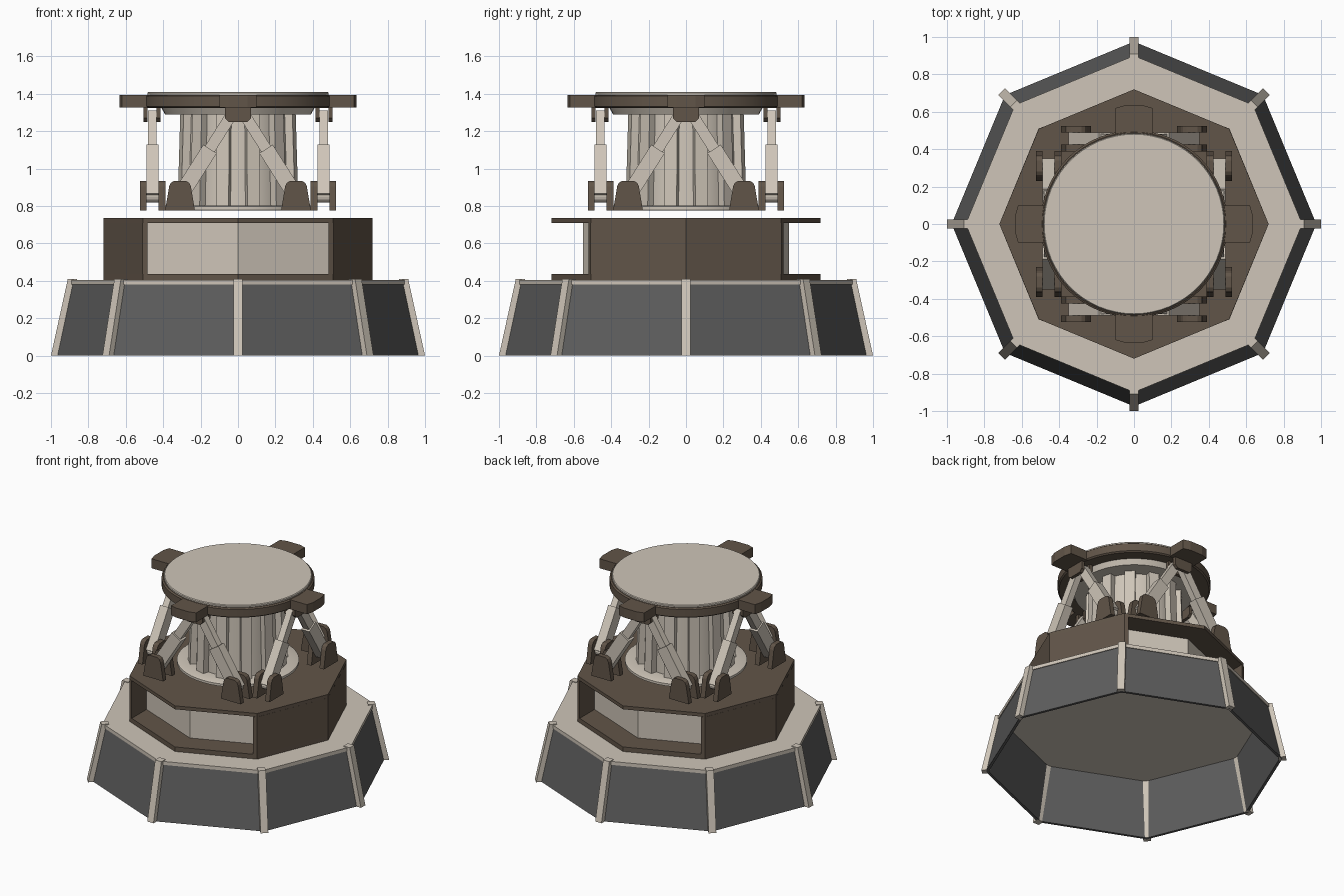
import bpy, bmesh
from math import pi, sin, cos, radians
from mathutils import Matrix, Vector

if "Cube" in bpy.data.objects:
    bpy.data.objects.remove(bpy.data.objects["Cube"])


def material(name, c):
    m = bpy.data.materials.new(name)
    m.diffuse_color = (*c, 1)
    m.use_nodes = True
    m.node_tree.nodes["Principled BSDF"].inputs["Base Color"].default_value = m.diffuse_color
    return m


CREAM = material("cream", (0.62, 0.56, 0.48))
BROWN = material("brown", (0.12, 0.09, 0.065))
DARK = material("dark_grey", (0.11, 0.11, 0.11))


def finish(name, bm, mat, smooth=False):
    bmesh.ops.recalc_face_normals(bm, faces=bm.faces)
    me = bpy.data.meshes.new(name)
    bm.to_mesh(me)
    bm.free()
    me.materials.append(mat)
    if smooth:
        for p in me.polygons:
            p.use_smooth = True
        me.set_sharp_from_angle(angle=radians(30))
    ob = bpy.data.objects.new(name, me)
    bpy.context.collection.objects.link(ob)
    return ob


def loft(name, low, high, mat, M=Matrix()):
    """Closed solid between two matching outlines."""
    bm = bmesh.new()
    a = [bm.verts.new(M @ Vector(p)) for p in low]
    b = [bm.verts.new(M @ Vector(p)) for p in high]
    n = len(a)
    bm.faces.new(a[::-1])
    bm.faces.new(b)
    for i in range(n):
        j = (i + 1) % n
        bm.faces.new((a[i], a[j], b[j], b[i]))
    return finish(name, bm, mat)


def prism(name, pts, z0, z1, mat):
    return loft(name, [(x, y, z0) for x, y in pts], [(x, y, z1) for x, y in pts], mat)


def plate(name, xz, y0, y1, mat, M):
    return loft(name, [(x, y0, z) for x, z in xz], [(x, y1, z) for x, z in xz], mat, M)


def lathe(name, prof, mat, seg=48):
    """Profile of (radius, z) turned round the z axis, capped at both ends."""
    bm = bmesh.new()
    rings = [[bm.verts.new((r * cos(2 * pi * i / seg), r * sin(2 * pi * i / seg), z))
              for i in range(seg)] for r, z in prof]
    for a, b in zip(rings, rings[1:]):
        for i in range(seg):
            j = (i + 1) % seg
            bm.faces.new((a[i], a[j], b[j], b[i]))
    bm.faces.new(rings[0][::-1])
    bm.faces.new(rings[-1])
    return finish(name, bm, mat, True)


def ngon(r, n=8):
    return [(r * cos(2 * pi * i / n), r * sin(2 * pi * i / n)) for i in range(n)]


def bar(name, p, q, y, wide, deep, mat, M):
    """Square bar lying in a plane of constant y, from p to q in x,z."""
    p, q = Vector(p), Vector(q)
    d = (q - p).normalized() * wide / 2
    n = Vector((-d.y, d.x))
    return plate(name, [p + n, p - n, q - n, q + n], y - deep / 2, y + deep / 2, mat, M)


# Skirt: eight sloping panels open below, corner ribs and a flat deck
def skirt_point(r, k, z):
    return (r * cos(k * pi / 4), r * sin(k * pi / 4), z)


for k in range(8):
    low = [skirt_point(r, j, 0) for r, j in ((0.975, k), (0.975, k + 1), (0.955, k + 1), (0.955, k))]
    high = [skirt_point(r, j, 0.385) for r, j in ((0.893, k), (0.893, k + 1), (0.873, k + 1), (0.873, k))]
    loft(f"skirt_panel_{k + 1}", low, high, DARK)
    R = Matrix.Rotation(k * pi / 4, 4, 'Z')
    w = 0.025
    loft(f"skirt_rib_{k + 1}",
         [(0.95, -w, 0), (1, -w, 0), (1, w, 0), (0.95, w, 0)],
         [(0.86, -w, 0.41), (0.91, -w, 0.41), (0.91, w, 0.41), (0.86, w, 0.41)], CREAM, R)
prism("skirt_deck", ngon(0.9), 0.38, 0.405, CREAM)

# Octagonal housing with recessed windows front and back
prism("housing_floor", ngon(0.72), 0.405, 0.438, BROWN)
prism("housing_roof", ngon(0.72), 0.71, 0.735, BROWN)
quarter = [(0.51, 0.51), (0.485, 0.52), (0.485, 0.33)]
core = [(0.72, 0)] + quarter + [(0, 0.53)] + [(-x, y) for x, y in quarter[::-1]]
core += [(-x, -y) for x, y in core]
prism("housing_core", core, 0.438, 0.71, BROWN)
for s, side in ((-1, "front"), (1, "back")):
    prism(f"{side}_window_panel",
          [(-0.485, s * 0.35), (0, s * 0.55), (0.485, s * 0.35), (0.485, s * 0.32),
           (0, s * 0.52), (-0.485, s * 0.32)], 0.438, 0.71, CREAM)

# Central column with flanges and tapered fins
lathe("column", [(0.39, 0.775), (0.40, 0.78), (0.40, 0.797), (0.39, 0.802), (0.285, 0.802),
                 (0.27, 1.29), (0.39, 1.29), (0.41, 1.325)], CREAM)
for k in range(12):
    R = Matrix.Rotation((k + 0.5) * pi / 6, 4, 'Z')
    plate(f"column_fin_{k + 1}", [(0.25, 0.80), (0.325, 0.80), (0.31, 1.295), (0.25, 1.295)],
          -0.035, 0.035, CREAM, R)

# Top turntable
lathe("top_ring", [(0.49, 1.325), (0.50, 1.333), (0.50, 1.388), (0.49, 1.395)], BROWN, 64)
lathe("top_disc", [(0.485, 1.39), (0.485, 1.405), (0.48, 1.41)], CREAM, 64)

# Four sides: tab, upper bracket, and a pair of slanted actuators with feet
for k, side in enumerate(("front", "right", "back", "left")):
    R = Matrix.Rotation(k * pi / 2, 4, 'Z')
    tab = [(-0.10, -0.45), (-0.10, -0.62), (-0.05, -0.634), (0.05, -0.634), (0.10, -0.62), (0.10, -0.45)]
    loft(f"{side}_tab", [(x, y, 1.326) for x, y in tab], [(x, y, 1.394) for x, y in tab], BROWN, R)
    lug = [(-0.07, 1.335), (-0.07, 1.27), (-0.05, 1.25), (0.05, 1.25), (0.07, 1.27), (0.07, 1.335)]
    for n, (a, b) in enumerate(((-0.505, -0.483), (-0.437, -0.415))):
        plate(f"{side}_upper_lug_{n + 1}", lug, a, b, BROWN, R)
    for s, hand in ((-1, "a"), (1, "b")):
        tag = f"{side}_{hand}"
        foot = [(0.23, 0.775), (0.252, 0.905), (0.262, 0.925), (0.28, 0.935), (0.34, 0.935),
                (0.358, 0.925), (0.368, 0.905), (0.39, 0.775)]
        foot = [(s * x, z) for x, z in foot]
        for n, (a, b) in enumerate(((-0.525, -0.49), (-0.425, -0.388))):
            plate(f"{tag}_foot_cheek_{n + 1}", foot, a, b, BROWN, R)
        pin = [(s * 0.31 + 0.03 * cos(i * pi / 6), 0.85 + 0.03 * sin(i * pi / 6)) for i in range(12)]
        plate(f"{tag}_foot_pin", pin, -0.5, -0.41, CREAM, R)
        bar(f"{tag}_barrel", (s * 0.315, 0.845), (s * 0.15, 1.105), -0.458, 0.085, 0.065, CREAM, R)
        bar(f"{tag}_rod", (s * 0.16, 1.09), (s * 0.03, 1.295), -0.458, 0.06, 0.046, CREAM, R)
